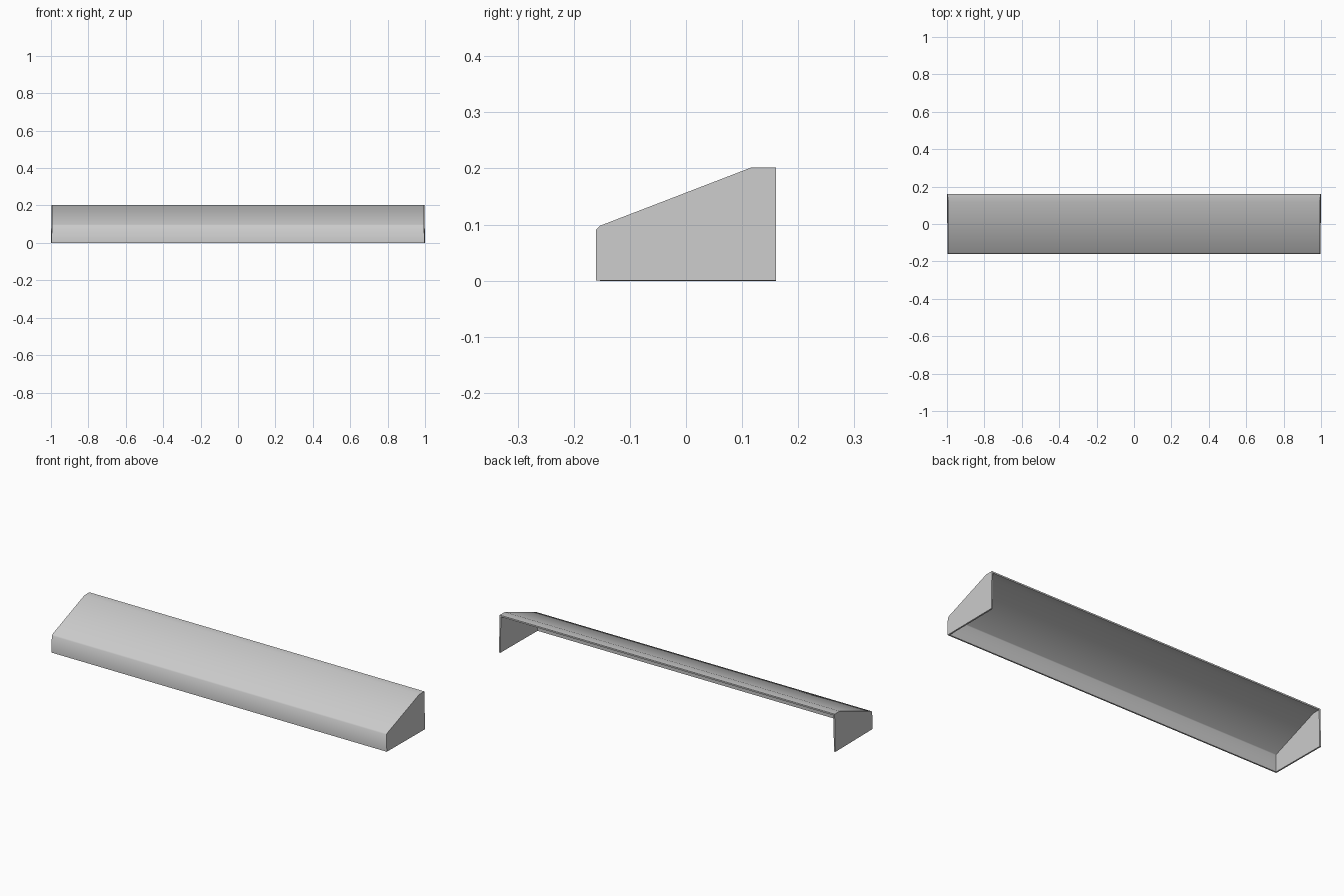
import bpy, bmesh

cube = bpy.data.objects.get("Cube")
if cube:
    bpy.data.objects.remove(cube)

# Light grey material
grey = bpy.data.materials.new("light grey")
grey.use_nodes = True
colour = (0.6, 0.6, 0.6, 1)
grey.diffuse_color = colour
grey.node_tree.nodes["Principled BSDF"].inputs["Base Color"].default_value = colour

# Side profile (y, z) from the front foot over the top to the back foot
profile = [(-0.16, 0), (-0.16, 0.091), (-0.153, 0.098), (0.117, 0.202),
           (0.16, 0.202), (0.16, 0)]


def half_width(y, z):
    """The end panels lean in slightly towards the top and front."""
    return 1 - 0.02 * z - 0.01 * (0.16 - y)


# Hood open at the back and below: two end panels joined by a folded sheet
bm = bmesh.new()
ends = [[bm.verts.new((side * half_width(y, z), y, z)) for y, z in profile]
        for side in (-1, 1)]
for end in ends:
    bm.faces.new(end)
left, right = ends
for i in range(len(profile) - 2):
    bm.faces.new((left[i], right[i], right[i + 1], left[i + 1]))
bmesh.ops.recalc_face_normals(bm, faces=bm.faces)
top = max(bm.faces, key=lambda f: f.calc_center_median().z)
if top.normal.z < 0:
    bmesh.ops.reverse_faces(bm, faces=bm.faces)
mesh = bpy.data.meshes.new("shelf_hood")
bm.to_mesh(mesh)
bm.free()
mesh.materials.append(grey)
hood = bpy.data.objects.new("shelf_hood", mesh)
bpy.context.collection.objects.link(hood)

# Thin wall inwards
wall = hood.modifiers.new("wall", 'SOLIDIFY')
wall.thickness = 0.008
wall.offset = -1
wall.use_even_offset = True

# Soft fold along the front, crisp end panels and rims
bpy.context.view_layer.objects.active = hood
hood.select_set(True)
bpy.ops.object.modifier_apply(modifier="wall")
bpy.ops.object.shade_smooth_by_angle(angle=1.2)
